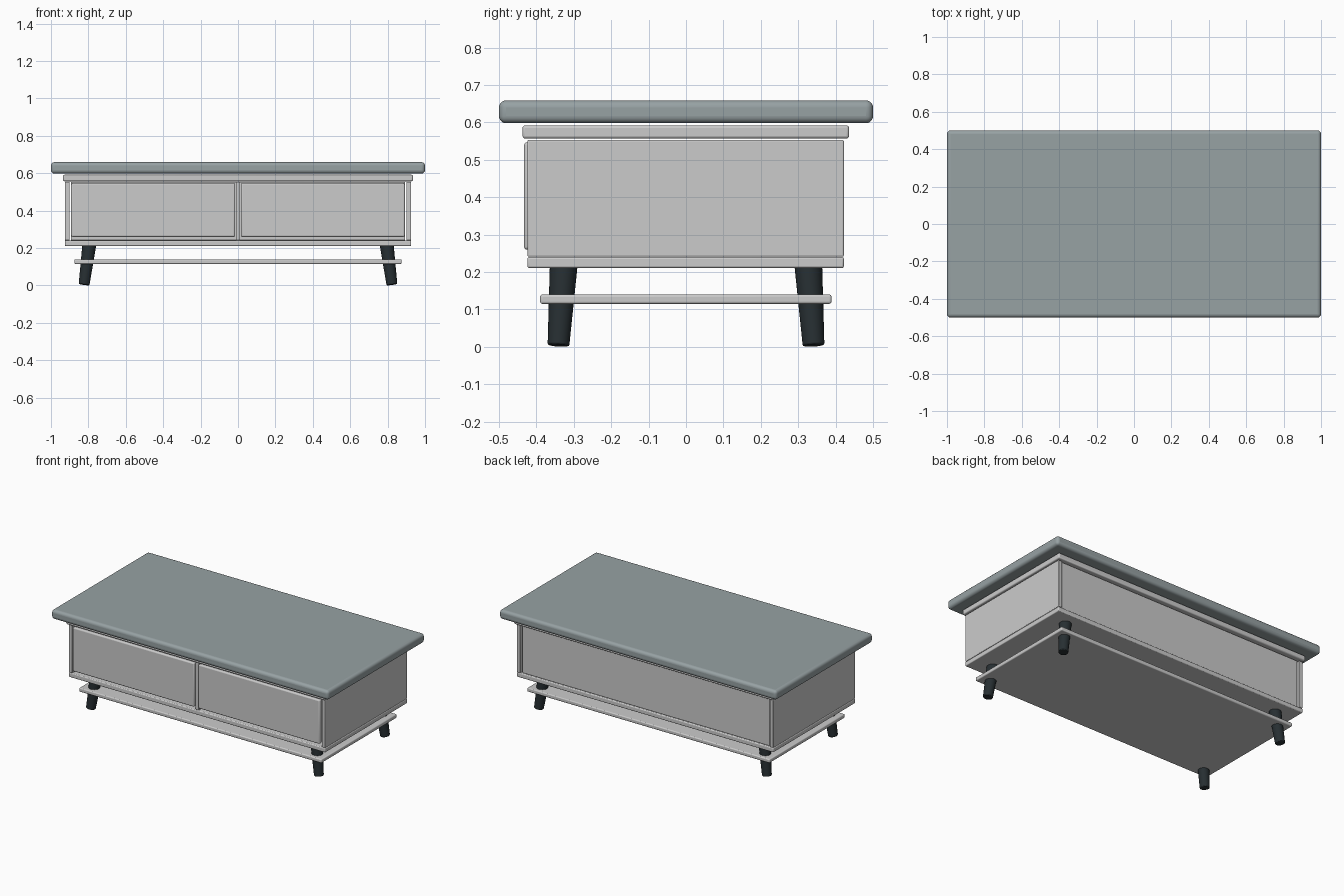
import bpy, bmesh
from mathutils import Vector, Matrix

if "Cube" in bpy.data.objects:
    bpy.data.objects.remove(bpy.data.objects["Cube"])


def material(name, color):
    m = bpy.data.materials.new(name)
    m.diffuse_color = color
    m.use_nodes = True
    m.node_tree.nodes["Principled BSDF"].inputs["Base Color"].default_value = m.diffuse_color
    return m


STONE = material("slate", (0.31, 0.36, 0.37, 1))
BODY = material("light_grey", (0.55, 0.57, 0.57, 1))
DARK = material("dark", (0.02, 0.028, 0.032, 1))


def finish(ob, mat):
    ob.data.materials.append(mat)
    bpy.ops.object.select_all(action='DESELECT')
    bpy.context.view_layer.objects.active = ob
    ob.select_set(True)
    bpy.ops.object.shade_smooth_by_angle()


def make_object(name, bm, mat, bevel=0, segments=3):
    me = bpy.data.meshes.new(name)
    bm.to_mesh(me)
    bm.free()
    ob = bpy.data.objects.new(name, me)
    bpy.context.collection.objects.link(ob)
    finish(ob, mat)
    if bevel:
        b = ob.modifiers.new("bevel", 'BEVEL')
        b.width, b.segments = bevel, segments
    return ob


def box(name, lo, hi, mat=BODY, bevel=0.004, segments=3):
    lo, hi = Vector(lo), Vector(hi)
    bm = bmesh.new()
    bmesh.ops.create_cube(bm, size=1)
    bmesh.ops.scale(bm, vec=hi - lo, verts=bm.verts)
    bmesh.ops.translate(bm, vec=(lo + hi) / 2, verts=bm.verts)
    return make_object(name, bm, mat, bevel, segments)


def leg(name, top, bottom, r_top, r_bottom):
    top, bottom = Vector(top), Vector(bottom)
    axis = top - bottom
    bm = bmesh.new()
    bmesh.ops.create_cone(bm, cap_ends=True, segments=32, radius1=r_bottom,
                          radius2=r_top, depth=axis.length)
    rot = Vector((0, 0, 1)).rotation_difference(axis).to_matrix().to_4x4()
    bm.transform(Matrix.Translation((top + bottom) / 2) @ rot)
    make_object(name, bm, DARK, 0.004, 2)


# Table top and the thinner slab beneath it
box("table_top", (-1, -0.5, 0.598), (1, 0.5, 0.659), STONE, 0.019, 5)
box("upper_slab", (-0.935, -0.437, 0.557), (0.935, 0.436, 0.592), BODY, 0.007)

# Carcass
box("bottom_panel", (-0.926, -0.424, 0.211), (0.926, 0.422, 0.24), BODY, 0.005)
box("back_panel", (-0.894, 0.388, 0.241), (0.894, 0.412, 0.553))
box("center_divider", (-0.012, -0.422, 0.241), (0.012, 0.387, 0.553))

for s, side in ((-1, "left"), (1, "right")):
    x0, x1 = sorted((s * 0.9, s * 0.926))
    box(side + "_side_panel", (x0, -0.424, 0.241), (x1, 0.422, 0.553))
    # Drawer front
    x0, x1 = sorted((s * 0.015, s * 0.892))
    box(side + "_drawer_front", (x0, -0.433, 0.26), (x1, -0.405, 0.547), BODY, 0.008)

# Low shelf
box("low_shelf", (-0.875, -0.39, 0.115), (0.875, 0.389, 0.14), BODY, 0.006)

# Splayed tapered legs
for sx, xn in ((-1, "left"), (1, "right")):
    for sy, yn in ((-1, "front"), (1, "back")):
        leg(f"{yn}_{xn}_leg", (sx * 0.795, sy * 0.327, 0.218),
            (sx * 0.823, sy * 0.341, 0.004), 0.037, 0.029)
